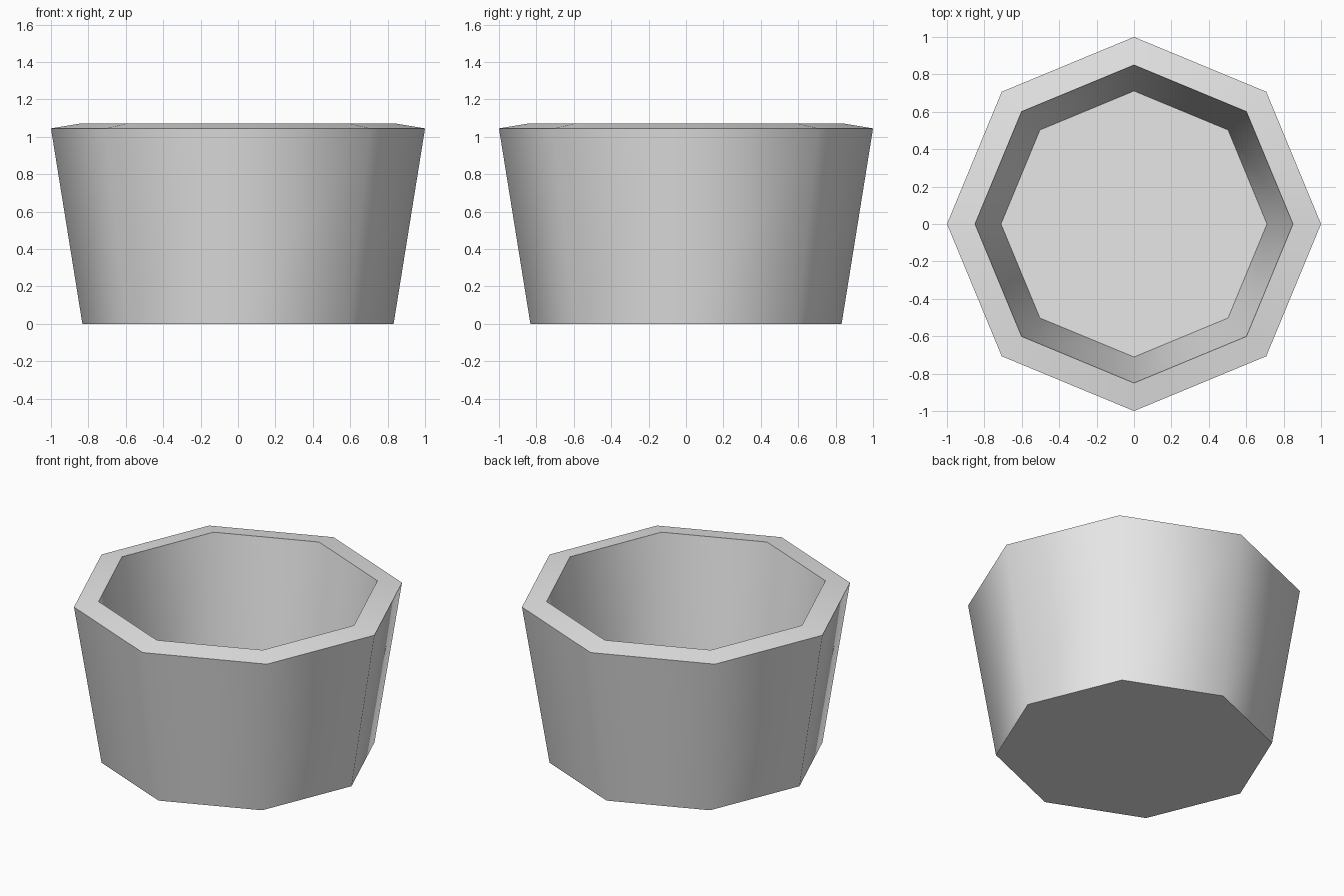
import bpy, bmesh, math

if "Cube" in bpy.data.objects:
    bpy.data.objects.remove(bpy.data.objects["Cube"])

SIDES = 8
# (radius, height): outer foot, outer rim, raised inner rim, inner floor
PROFILE = [(0.832, 0.0), (1.0, 1.045), (0.85, 1.07), (0.711, 0.10)]

# plain grey clay
clay = bpy.data.materials.new("light grey")
clay.diffuse_color = (0.8, 0.8, 0.8, 1.0)
clay.use_nodes = True
clay.node_tree.nodes["Principled BSDF"].inputs["Base Color"].default_value = clay.diffuse_color

# eight-sided rings, bridged from foot up over the rim and down to the floor
bm = bmesh.new()
rings = []
for r, z in PROFILE:
    rings.append([bm.verts.new((r * math.cos(i * math.tau / SIDES),
                                r * math.sin(i * math.tau / SIDES), z))
                  for i in range(SIDES)])
for a, b in zip(rings, rings[1:]):
    for i in range(SIDES):
        j = (i + 1) % SIDES
        bm.faces.new((a[i], a[j], b[j], b[i]))
bm.faces.new(rings[0][::-1])   # underside
bm.faces.new(rings[-1])        # inside floor
bmesh.ops.recalc_face_normals(bm, faces=bm.faces)

mesh = bpy.data.meshes.new("pot")
bm.to_mesh(mesh)
bm.free()
mesh.materials.append(clay)
pot = bpy.data.objects.new("pot", mesh)
bpy.context.collection.objects.link(pot)

# smooth around the walls, sharp at rim, foot and floor
bpy.context.view_layer.objects.active = pot
pot.select_set(True)
bpy.ops.object.shade_smooth_by_angle(angle=math.radians(60))
